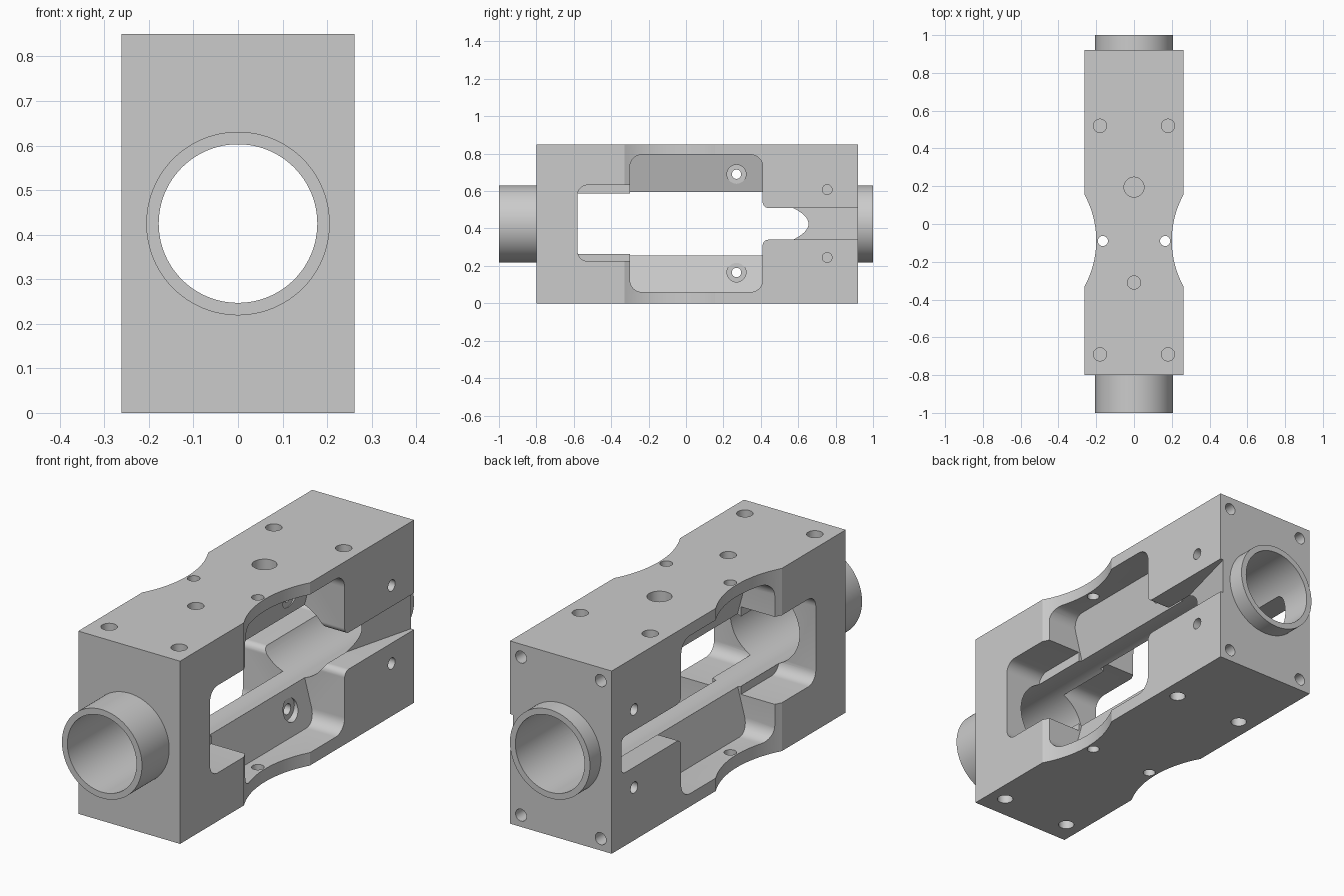
import bpy, bmesh
from math import sin, cos, pi, radians

if "Cube" in bpy.data.objects:
    bpy.data.objects.remove(bpy.data.objects["Cube"])

ZC = 0.425  # height of the bore axis


def make(name, loops):
    """Closed solid from two matching loops of points."""
    bm = bmesh.new()
    a, b = [[bm.verts.new(p) for p in lp] for lp in loops]
    n = len(a)
    bm.faces.new(a)
    bm.faces.new(b[::-1])
    for i in range(n):
        bm.faces.new((a[i], b[i], b[(i + 1) % n], a[(i + 1) % n]))
    bmesh.ops.recalc_face_normals(bm, faces=bm.faces)
    me = bpy.data.meshes.new(name)
    bm.to_mesh(me)
    bm.free()
    ob = bpy.data.objects.new(name, me)
    bpy.context.collection.objects.link(ob)
    return ob


def box(name, x0, x1, y0, y1, z0, z1):
    r = [(y0, z0), (y1, z0), (y1, z1), (y0, z1)]
    return make(name, [[(x, y, z) for y, z in r] for x in (x0, x1)])


def cyl(name, axis, u, v, r, t0, t1, n=32):
    """Cylinder along an axis; u, v are the other two coordinates in order."""
    def pt(i, t):
        p = [u + r * cos(2 * pi * i / n), v + r * sin(2 * pi * i / n)]
        p.insert('xyz'.index(axis), t)
        return p
    return make(name, [[pt(i, t) for i in range(n)] for t in (t0, t1)])


def arc(cy, cz, r, a0, a1, n=8):
    return [(cy + r * cos(radians(a0 + (a1 - a0) * i / n)),
             cz + r * sin(radians(a0 + (a1 - a0) * i / n))) for i in range(n + 1)]


def side_prism(name, prof, inner, outer):
    """Extrude a y-z profile sideways; inner gives x as a function of y."""
    return make(name, [[(inner(y), y, z) for y, z in prof],
                       [(outer, y, z) for y, z in prof]])


def combine(tool, op='DIFFERENCE'):
    m = body.modifiers.new(op, 'BOOLEAN')
    m.operation, m.solver, m.object = op, 'EXACT', tool
    bpy.context.view_layer.objects.active = body
    bpy.ops.object.modifier_apply(modifier=m.name)
    bpy.data.objects.remove(tool)


# Block with a tube running out of both ends
body = box("receiver_block", -0.262, 0.262, -0.8, 0.92, 0, 0.85)
combine(cyl("tube", 'y', 0, ZC, 0.206, -1, 1, 96), 'UNION')

# Waist scallops
for s in (-1, 1):
    combine(cyl("scallop", 'z', s * 0.705, -0.0875, 0.505, -0.1, 0.95, 160))

# Tall pocket through both sides
r, y0, y1, z0, z1 = 0.065, -0.3, 0.41, 0.06, 0.795
pocket = (arc(y0 + r, z0 + r, r, 180, 270) + arc(y1 - r, z0 + r, r, 270, 360)
          + arc(y1 - r, z1 - r, r, 0, 90) + arc(y0 + r, z1 - r, r, 90, 180))
combine(side_prism("pocket", pocket, lambda y: -0.4, 0.4))

# Tapered ridges inside the pocket, above and below the bore
for f in (lambda z: z, lambda z: 0.855 - z):
    ridge = [(-0.118, f(0.03)), (0.118, f(0.03)), (0.044, f(0.30)), (-0.044, f(0.30))]
    combine(make("ridge", [[(x, y, z) for x, z in ridge] for y in (-0.32, 0.43)]), 'UNION')

# Front windows on both sides
r = 0.055
window = (arc(-0.58 + r, 0.225 + r, r, 180, 270) + [(-0.25, 0.225), (-0.25, 0.632)]
          + arc(-0.58 + r, 0.632 - r, r, 90, 180))
for s in (-1, 1):
    combine(side_prism("window", window, lambda y: s * 0.073, s * 0.4))

# Rear slots: closed slot on the left, ramp running out of the back on the right
flare_top = arc(0.44, ZC + 0.115, 0.03, 180, 270)
flare_low = arc(0.44, ZC - 0.115, 0.03, 90, 180)
start = [(0.35, ZC - 0.115), (0.35, ZC + 0.115)]
r = 0.03
left_end = arc(0.85 - r, ZC + 0.085 - r, r, 90, 0) + arc(0.85 - r, ZC - 0.085 + r, r, 0, -90)
right_end = [(0.96, ZC + 0.085), (0.96, ZC - 0.085)]
combine(side_prism("left_slot", start + flare_top + left_end + flare_low,
                   lambda y: -0.01, -0.4))
combine(side_prism("right_slot", start + flare_top + right_end + flare_low,
                   lambda y: 0.178 + 0.26 * (y - 0.655), 0.4))

# Main bore
combine(cyl("bore", 'y', 0, ZC, 0.178, -1.1, 1.1, 96))

# Screw holes: top and bottom
for s in (-1, 1):
    for y in (0.52, -0.69):
        combine(cyl("top_hole", 'z', s * 0.18, y, 0.035, 0.72, 0.9))
        combine(cyl("bottom_hole", 'z', s * 0.18, y, 0.035, -0.05, 0.13))
    combine(cyl("waist_hole", 'z', s * 0.165, -0.09, 0.027, -0.05, 0.9))
combine(cyl("centre_hole", 'z', 0, 0.195, 0.053, 0.72, 0.9))
combine(cyl("centre_hole", 'z', 0, -0.31, 0.035, 0.72, 0.9))

# Screw holes: back face, sides and ridges
for s in (-1, 1):
    for z in (0.055, 0.79):
        combine(cyl("back_hole", 'y', s * 0.205, z, 0.028, 0.78, 1.0))
    for z in (0.245, 0.608):
        combine(cyl("side_hole", 'x', 0.755, z, 0.026, s * 0.12, s * 0.3))
    for z in (0.165, 0.69):
        combine(cyl("ridge_counterbore", 'x', 0.27, z, 0.051, s * 0.065, s * 0.18))
for z in (0.165, 0.69):
    combine(cyl("ridge_hole", 'x', 0.27, z, 0.025, -0.2, 0.2))

bpy.ops.object.select_all(action='DESELECT')
body.select_set(True)
bpy.context.view_layer.objects.active = body
bpy.ops.object.shade_smooth_by_angle(angle=radians(25))
